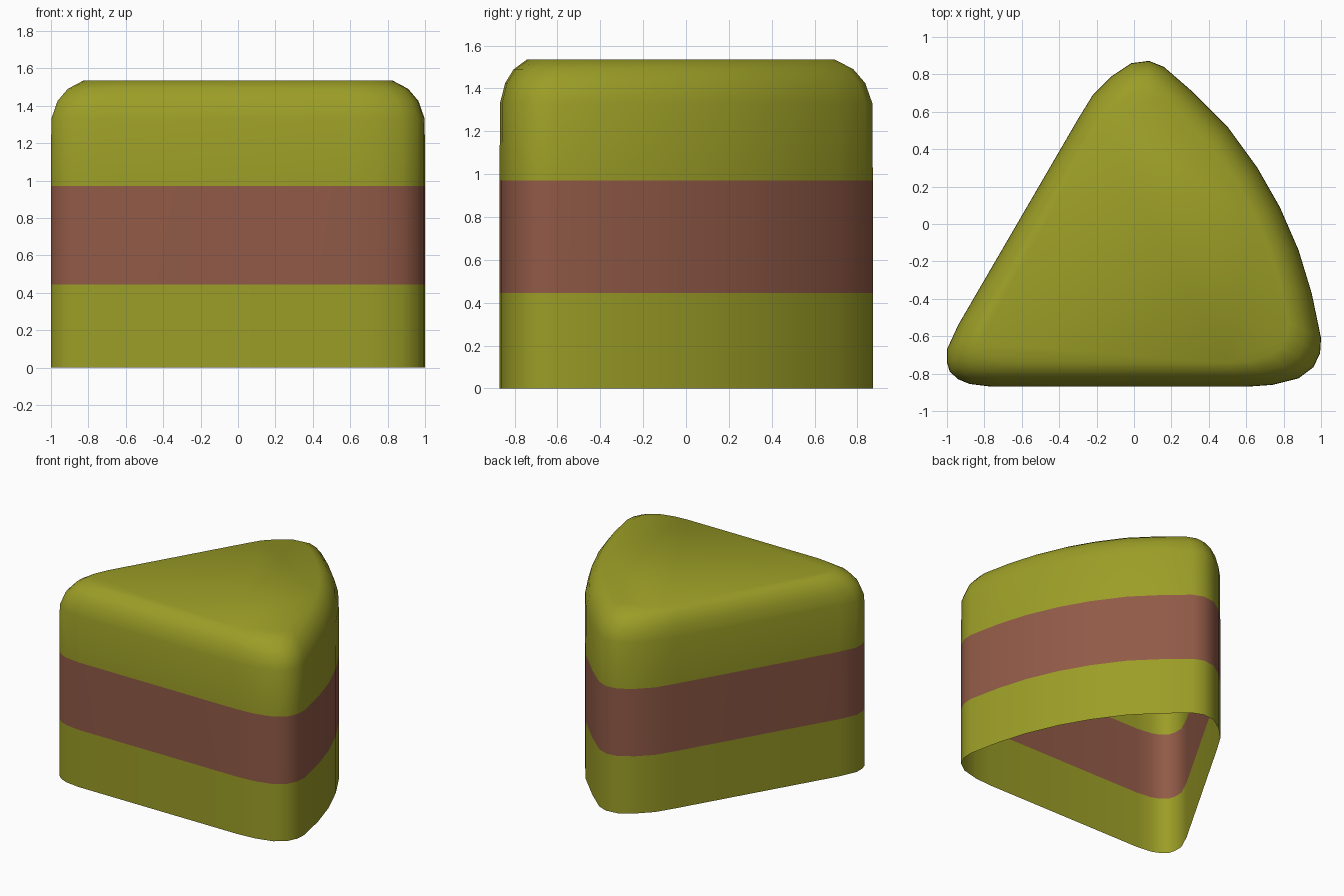
import bpy, bmesh

if "Cube" in bpy.data.objects:
    bpy.data.objects.remove(bpy.data.objects["Cube"])

def material(name, rgb):
    m = bpy.data.materials.new(name)
    m.diffuse_color = (*rgb, 1)
    m.use_nodes = True
    m.node_tree.nodes["Principled BSDF"].inputs["Base Color"].default_value = m.diffuse_color
    return m

# rounded wedge outline, counter-clockwise from above
OUTLINE = [(-0.76, -0.87), (0.6, -0.87), (0.74, -0.86), (0.88, -0.825), (0.96, -0.765),
           (0.995, -0.69), (1.0, -0.61), (0.95, -0.37), (0.88, -0.14), (0.78, 0.09),
           (0.66, 0.3), (0.5, 0.52), (0.31, 0.71), (0.16, 0.84), (0.08, 0.872),
           (-0.015, 0.86), (-0.12, 0.79), (-0.22, 0.69), (-0.30, 0.56), (-0.94, -0.54),
           (-1.0, -0.67), (-1.0, -0.74), (-0.985, -0.79), (-0.94, -0.83), (-0.88, -0.855)]
# (height, scale) rings: straight wall, then rounded shoulder
RINGS = [(0, 1), (0.445, 1), (0.97, 1), (1.33, 0.998), (1.425, 0.965), (1.49, 0.91), (1.535, 0.825)]
CY = -0.14  # point the shoulder shrinks towards

bm = bmesh.new()
rings = [[bm.verts.new((x * s, CY + (y - CY) * s, z)) for x, y in OUTLINE] for z, s in RINGS]
n = len(OUTLINE)
for i in range(len(rings) - 1):
    a, b = rings[i], rings[i + 1]
    for j in range(n):
        k = (j + 1) % n
        f = bm.faces.new((a[j], a[k], b[k], b[j]))
        f.material_index = 1 if i == 1 else 0  # filling band
bm.faces.new(rings[-1])  # flat top, underside stays open
for f in bm.faces:
    f.smooth = True

# cake slice shell
me = bpy.data.meshes.new("cake_slice")
bm.to_mesh(me)
bm.free()
me.materials.append(material("olive green", (0.33, 0.34, 0.02)))
me.materials.append(material("reddish brown", (0.283, 0.102, 0.063)))
ob = bpy.data.objects.new("cake_slice", me)
bpy.context.collection.objects.link(ob)
